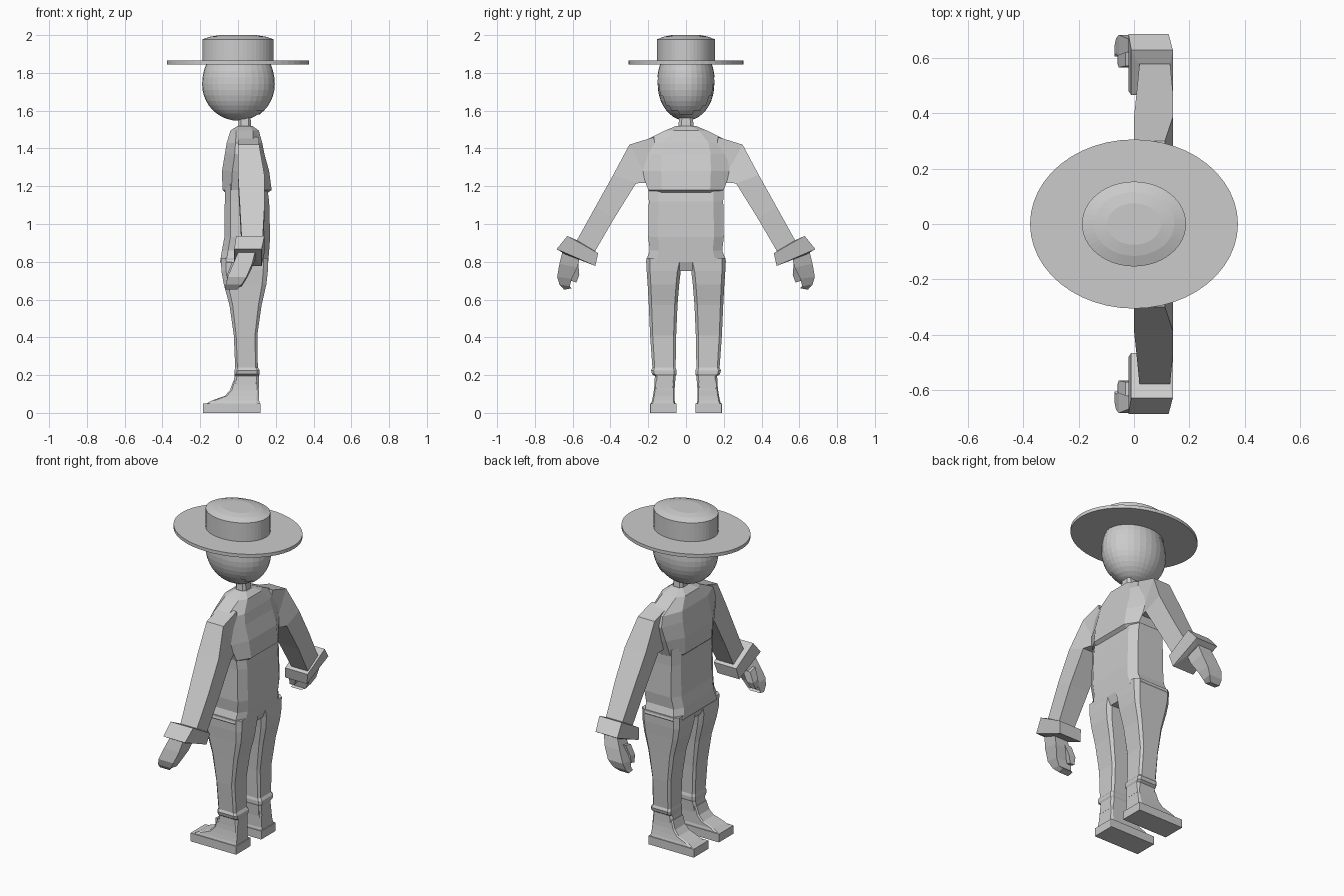
import bpy, bmesh, math

grey = bpy.data.materials.new("light_grey")
grey.diffuse_color = (0.6, 0.6, 0.6, 1)


def finish(name, bm, mirror=False):
    bmesh.ops.recalc_face_normals(bm, faces=bm.faces)
    me = bpy.data.meshes.new(name)
    bm.to_mesh(me)
    bm.free()
    me.materials.append(grey)
    ob = bpy.data.objects.new(name, me)
    bpy.context.collection.objects.link(ob)
    if mirror:
        m = ob.modifiers.new("mirror", 'MIRROR')
        m.use_axis = (False, True, False)
    return ob


def loft(name, rings, mirror=False):
    """Skin a list of equal-length point rings and cap both ends."""
    bm = bmesh.new()
    vs = [[bm.verts.new(p) for p in r] for r in rings]
    n = len(rings[0])
    for a, b in zip(vs, vs[1:]):
        for i in range(n):
            j = (i + 1) % n
            bm.faces.new((a[i], a[j], b[j], b[i]))
    bm.faces.new(vs[0])
    bm.faces.new(vs[-1])
    return finish(name, bm, mirror)


def chamfered(z, x0, x1, y0, y1, c=0.2):
    """Horizontal rectangle with cut corners."""
    cx, cy = (x1 - x0) * c, (y1 - y0) * c
    return [(x0 + cx, y0, z), (x1 - cx, y0, z), (x1, y0 + cy, z), (x1, y1 - cy, z),
            (x1 - cx, y1, z), (x0 + cx, y1, z), (x0, y1 - cy, z), (x0, y0 + cy, z)]


def limb(oy, oz, iy, iz, x0, x1):
    """Slanted rectangle across an arm: outer edge point and inner edge point."""
    return [(x0, oy, oz), (x1, oy, oz), (x1, iy, iz), (x0, iy, iz)]


def ellipse(z, rx, ry, n=48):
    return [(rx * math.cos(2 * math.pi * i / n), ry * math.sin(2 * math.pi * i / n), z)
            for i in range(n)]


# Hat: brim and crown
loft("hat_brim", [ellipse(1.845, 0.375, 0.305), ellipse(1.865, 0.375, 0.305)])
loft("hat_crown", [ellipse(1.86, 0.188, 0.153), ellipse(1.978, 0.188, 0.153),
                   ellipse(1.992, 0.145, 0.115), ellipse(2.0, 0.097, 0.075)])


# Head and thin hair shell at the back
def ball(scale):
    bm = bmesh.new()
    bmesh.ops.create_uvsphere(bm, u_segments=32, v_segments=20, radius=1)
    for v in bm.verts:
        v.co.x = v.co.x * 0.19 * scale
        v.co.y = v.co.y * 0.15 * scale
        v.co.z = 1.74 + v.co.z * (0.193 if v.co.z < 0 else 0.23) * scale
    return bm


finish("head", ball(1.0))
hair = ball(1.025)
cut = [f for f in hair.faces
       if (lambda c: c.z < 1.79 - 0.35 * c.x - 4.5 * max(0, c.x - 0.04) ** 1.3
           or c.z > 1.85)(f.calc_center_median())]
bmesh.ops.delete(hair, geom=cut, context='FACES')
finish("hair", hair)

# Neck
loft("neck", [chamfered(1.46, 0.0, 0.075, -0.045, 0.045),
              chamfered(1.58, 0.005, 0.065, -0.035, 0.035)])

# Jacket over the shoulders: z, front, back, half width, corner cut
jacket = [(1.16, -0.06, 0.15, 0.18, 0.15), (1.18, -0.082, 0.178, 0.20, 0.18),
          (1.28, -0.085, 0.165, 0.235, 0.22), (1.37, -0.07, 0.14, 0.26, 0.25),
          (1.43, -0.06, 0.128, 0.24, 0.25), (1.495, -0.04, 0.11, 0.11, 0.2),
          (1.52, 0.0, 0.075, 0.05, 0.2)]
loft("jacket", [chamfered(z, a, b, -w, w, c) for z, a, b, w, c in jacket])

# Lower torso
torso = [(0.75, -0.07, 0.14, 0.18), (0.80, -0.095, 0.16, 0.213),
         (0.86, -0.085, 0.165, 0.192), (0.93, -0.072, 0.17, 0.2),
         (1.12, -0.07, 0.165, 0.197), (1.22, -0.07, 0.15, 0.2)]
loft("lower_torso", [chamfered(z, a, b, -w, w, 0.13) for z, a, b, w in torso])

# Legs with boot cuffs: z, front, back, inner, outer
leg = [(0.13, -0.03, 0.11, 0.06, 0.168), (0.195, -0.018, 0.11, 0.055, 0.165),
       (0.205, -0.018, 0.115, 0.05, 0.18), (0.225, -0.018, 0.115, 0.05, 0.185),
       (0.24, -0.015, 0.105, 0.055, 0.178), (0.41, -0.022, 0.102, 0.052, 0.19),
       (0.57, -0.045, 0.125, 0.045, 0.197), (0.68, -0.075, 0.15, 0.036, 0.203),
       (0.75, -0.088, 0.158, 0.028, 0.208), (0.82, -0.09, 0.16, 0.01, 0.21)]
loft("leg", [chamfered(z, a, b, i, o, 0.1) for z, a, b, i, o in leg], True)

# Shoes: flat sole and sloping upper
loft("shoe_sole", [chamfered(z, -0.185, 0.12, 0.05, 0.19, 0.01) for z in (0, 0.05)], True)
upper = [(0.045, -0.175, 0.115, 0.055, 0.186), (0.065, -0.14, 0.112, 0.06, 0.18),
         (0.09, -0.07, 0.11, 0.06, 0.175), (0.12, -0.042, 0.11, 0.06, 0.17),
         (0.17, -0.025, 0.108, 0.06, 0.165)]
loft("shoe_upper", [chamfered(z, a, b, i, o, 0.06) for z, a, b, i, o in upper], True)

# Sleeve, cuff, hand and thumb, mirrored to both sides
loft("sleeve", [limb(0.17, 1.46, 0.13, 1.22, 0.0, 0.11), limb(0.30, 1.42, 0.19, 1.22, 0.0, 0.112),
                limb(0.385, 1.26, 0.265, 1.215, 0.0, 0.14), limb(0.48, 1.09, 0.38, 1.03, 0.01, 0.14),
                limb(0.58, 0.91, 0.485, 0.85, 0.02, 0.13)], True)
loft("sleeve_cuff", [limb(0.58, 0.915, 0.48, 0.855, 0.015, 0.13),
                     limb(0.628, 0.937, 0.465, 0.845, -0.01, 0.14),
                     limb(0.685, 0.867, 0.48, 0.778, -0.02, 0.125),
                     limb(0.64, 0.84, 0.56, 0.81, 0.0, 0.10)], True)
loft("hand", [limb(0.655, 0.85, 0.565, 0.81, 0.0, 0.09), limb(0.67, 0.79, 0.575, 0.77, -0.025, 0.075),
              limb(0.682, 0.72, 0.605, 0.71, -0.055, 0.045), limb(0.67, 0.68, 0.615, 0.67, -0.065, 0.02),
              limb(0.645, 0.652, 0.605, 0.66, -0.07, -0.005)], True)
loft("thumb", [limb(0.62, 0.80, 0.57, 0.79, -0.03, 0.02), limb(0.61, 0.74, 0.565, 0.73, -0.055, -0.01),
               limb(0.61, 0.70, 0.58, 0.69, -0.06, -0.03)], True)
